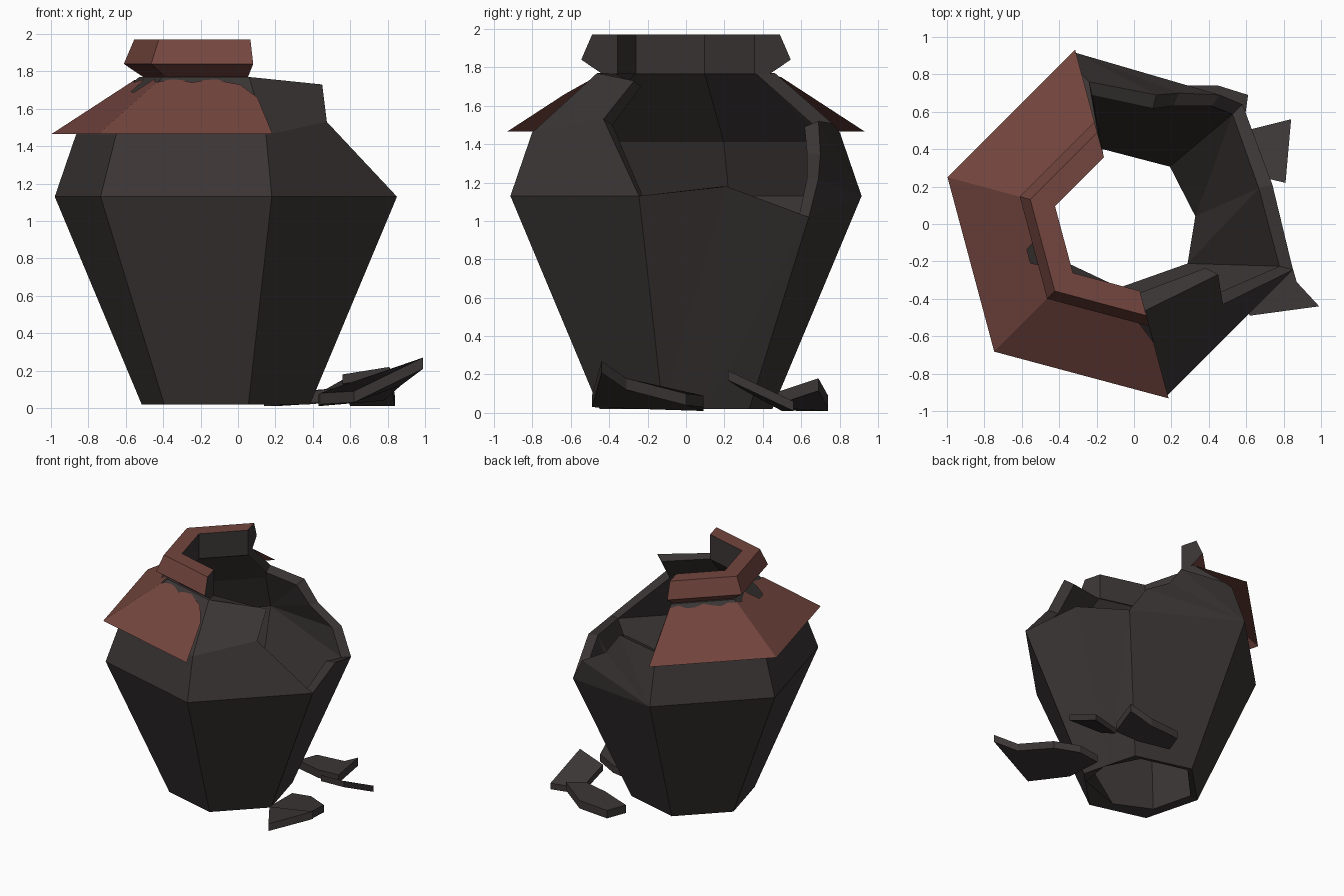
import bpy, math
from collections import Counter
from mathutils import Vector

if "Cube" in bpy.data.objects:
    bpy.data.objects.remove(bpy.data.objects["Cube"])

CX = -0.065  # axis of the pot


def material(name, col):
    m = bpy.data.materials.new(name)
    m.diffuse_color = (*col, 1)
    m.use_nodes = True
    m.node_tree.nodes["Principled BSDF"].inputs["Base Color"].default_value = m.diffuse_color
    return m


clay = material("dark clay", (0.044, 0.037, 0.036))
glaze = material("red glaze", (0.172, 0.06, 0.048))


def make(name, verts, faces, mats):
    me = bpy.data.meshes.new(name)
    me.from_pydata([tuple(v) for v in verts], [], faces)
    for m in mats:
        me.materials.append(m)
    ob = bpy.data.objects.new(name, me)
    bpy.context.collection.objects.link(ob)
    return ob


def polar(deg, r, z):
    a = math.radians(deg)
    return Vector((CX + r * math.cos(a), r * math.sin(a), z))


ANG = [105, 165, 225, 285]  # corners of the three intact sides

# Broken pot: named points of the outer (P) and inner (Q) skins
P, Q = {}, {}
hole = [(106, 0.42), (162, 0.40), (215, 0.36), (268, 0.34), (329, 0.41), (410, 0.40)]
for i, a in enumerate(ANG + [345, 405]):
    P[f"b{i}"], Q[f"b{i}"] = polar(a, 0.466, 0.02), polar(*hole[i], 0.03)
P["bx"] = (P["b4"] + P["b5"]) / 2
Q["bx"] = polar(6, 0.395, 0.03)
for i, a in enumerate(ANG):
    P[f"w{i}"], Q[f"w{i}"] = polar(a, 0.947, 1.13), polar(a, 0.865, 1.13)
    P[f"s{i}"], Q[f"s{i}"] = polar(a, 0.83, 1.46), polar(a, 0.76, 1.41)
    P[f"t{i}"], Q[f"t{i}"] = polar(a, 0.48, 1.77), polar(a, 0.38, 1.765)
# points along the break
brk = dict(B=(0.45, -0.27, 1.73), C=(0.475, -0.43, 1.53), D=(0.85, -0.245, 1.13),
           E=(0.74, 0.21, 1.18), F=(0.58, 0.64, 1.02), G=(0.46, 0.69, 1.22),
           H=(0.24, 0.70, 1.35), I=(0.12, 0.69, 1.52), J=(-0.24, 0.76, 1.51))
for k, p in brk.items():
    P[k] = Vector(p)
    d = Vector((p[0] - CX, p[1], 0)).normalized()
    Q[k] = P[k] - d * 0.075 - Vector((0, 0, 0.03 if p[2] > 1.4 else 0))
polys = []
for i in range(3):
    for lo, hi in ("bw", "ws", "st"):
        polys.append([f"{lo}{i}", f"{lo}{i+1}", f"{hi}{i+1}", f"{hi}{i}"])
polys += [["b3", "b4", "D", "w3"], ["w3", "D", "C", "s3"], ["s3", "C", "B", "t3"],
          ["bx", "b5", "F"], ["bx", "F", "E"], ["b4", "bx", "E"], ["b4", "E", "D"],
          ["b5", "b0", "w0", "F"], ["F", "w0", "G"], ["G", "w0", "H"],
          ["H", "w0", "I"], ["I", "w0", "s0", "J"], ["J", "s0", "t0"]]
keys = list(P)
n = len(keys)
outer = [[keys.index(k) for k in p] for p in polys]
faces = outer + [[v + n for v in reversed(f)] for f in outer]
edges = [(f[i - 1], f[i]) for f in outer for i in range(len(f))]
count = Counter(tuple(sorted(e)) for e in edges)
# wall thickness joins the open edges of both skins
faces += [[b, a, a + n, b + n] for a, b in edges if count[tuple(sorted((a, b)))] == 1]
make("broken_pot", [P[k] for k in keys] + [Q[k] for k in keys], faces, [clay])

# Collar: profile swept round the intact sides
prof = [(0.45, 1.765), (0.565, 1.84), (0.507, 1.97), (0.37, 1.97), (0.37, 1.765)]
n = len(prof)
verts = [polar(a, r, z) for a in ANG for r, z in prof]
faces, idx = [], []
for i in range(3):
    for k in range(n):
        k2 = (k + 1) % n
        faces.append([i * n + k, (i + 1) * n + k, (i + 1) * n + k2, i * n + k2])
        idx.append(1 if k < 3 else 0)  # glazed outside and top, bare inside
faces += [list(range(n)), list(range(4 * n - 1, 3 * n - 1, -1))]
idx += [0, 0]
collar = make("collar", verts, faces, [clay, glaze])
for p, m in zip(collar.data.polygons, idx):
    p.material_index = m

# Glaze skirt: thin sheet with a wavy upper edge
SEG = 8
total = 3 * SEG
verts, faces = [], []
for j in range(total + 1):
    i = min(j // SEG, 2)
    f = j / SEG - i
    z = 1.75 + 0.01 * math.sin(j * 1.9)
    if j >= total - 1:
        z = 1.73 if j < total else 1.66
    if j in (12, 13):
        z = 1.69
    r = 0.965 - (z - 1.465) * 0.485 / 0.305
    verts.append(polar(ANG[i], 0.965, 1.465).lerp(polar(ANG[i + 1], 0.965, 1.465), f))
    verts.append(polar(ANG[i], r, z).lerp(polar(ANG[i + 1], r, z), f))
for j in range(total):
    faces.append([2 * j, 2 * j + 2, 2 * j + 3, 2 * j + 1])
make("glaze_skirt", verts, faces, [glaze])


# Fallen shards: top outline extruded downwards
def shard(name, top, t=0.06):
    k = len(top)
    low = [(x, y, max(0.01, z - t)) for x, y, z in top]
    f = [list(range(k)), list(range(2 * k - 1, k - 1, -1))]
    f += [[i, i + k, (i + 1) % k + k, (i + 1) % k] for i in range(k)]
    make(name, top + low, f, [clay])


shard("front_shard", [(0.62, -0.49, 0.09), (0.99, -0.44, 0.27), (0.87, -0.31, 0.18),
                      (0.78, 0.0, 0.10), (0.6, 0.09, 0.09), (0.43, 0.09, 0.07),
                      (0.44, -0.22, 0.08)])
shard("middle_shard", [(0.81, 0.22, 0.22), (0.84, 0.56, 0.06), (0.6, 0.5, 0.06),
                       (0.56, 0.28, 0.18)], 0.05)
shard("back_shard", [(0.61, 0.69, 0.18), (0.45, 0.74, 0.09), (0.2, 0.74, 0.075),
                     (0.14, 0.58, 0.075), (0.38, 0.5, 0.09), (0.58, 0.48, 0.11)], 0.065)
